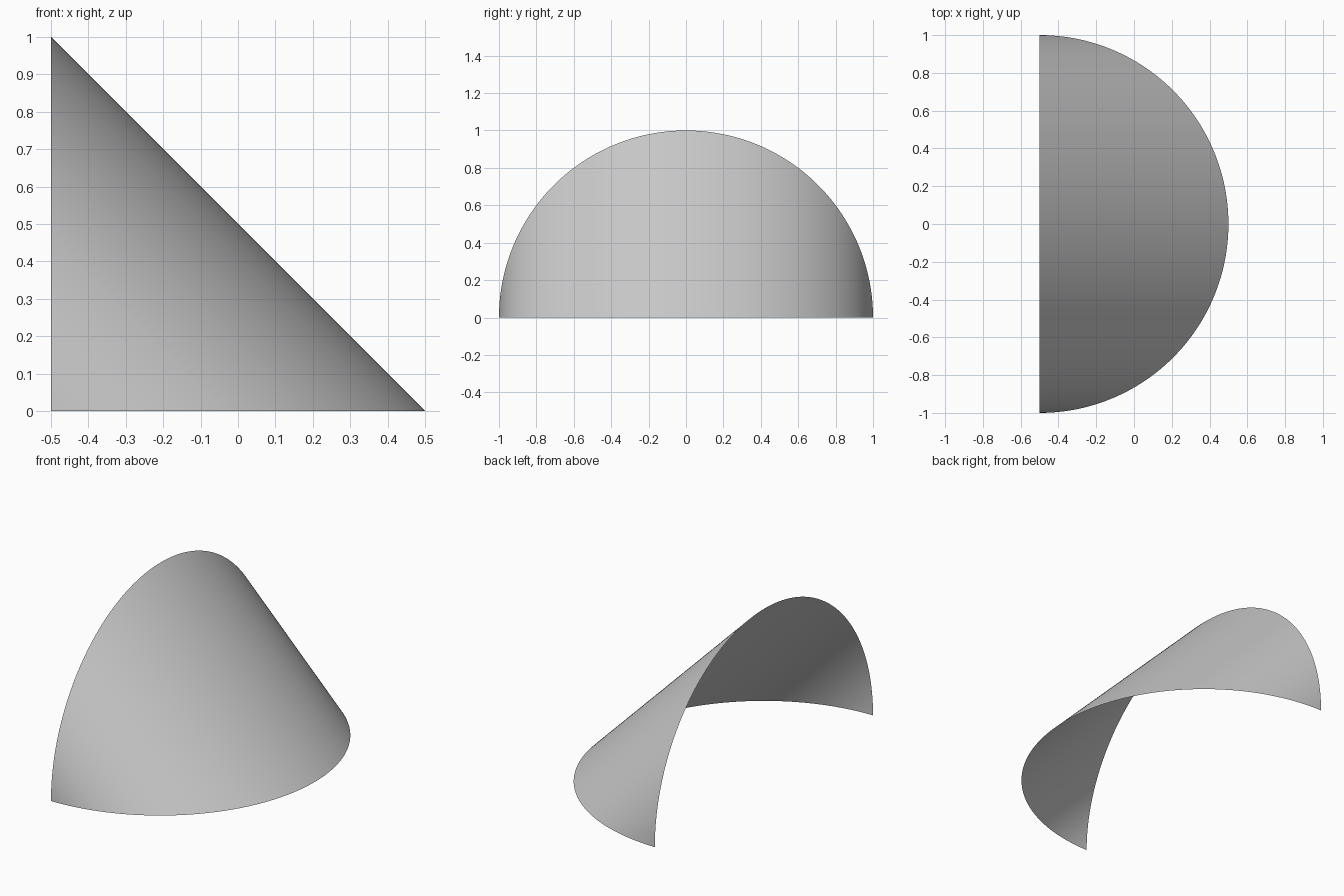
import bpy, bmesh
from math import sin, cos, pi

if "Cube" in bpy.data.objects:
    bpy.data.objects.remove(bpy.data.objects["Cube"])

SEGMENTS = 128   # steps around each half circle
ROWS = 16        # strips between the two arcs

# Curved shell: straight rulings join an upright half circle to a flat half circle
bm = bmesh.new()
grid = []
for i in range(SEGMENTS + 1):
    a = -pi / 2 + pi * i / SEGMENTS
    y, reach = sin(a), max(cos(a), 0.0)
    grid.append([bm.verts.new((-0.5 + reach * j / ROWS, y, reach * (1 - j / ROWS)))
                 for j in range(ROWS + 1)])

for left, right in zip(grid, grid[1:]):
    for j in range(ROWS):
        bm.faces.new((left[j], left[j + 1], right[j + 1], right[j]))

# The two arcs meet in a point at each end
bmesh.ops.remove_doubles(bm, verts=bm.verts, dist=1e-5)
for f in bm.faces:
    f.normal_update()
    if f.normal.x + f.normal.z < 0:
        f.normal_flip()
    f.smooth = True

mesh = bpy.data.meshes.new("curved_shell")
bm.to_mesh(mesh)
bm.free()
shell = bpy.data.objects.new("curved_shell", mesh)
bpy.context.collection.objects.link(shell)
